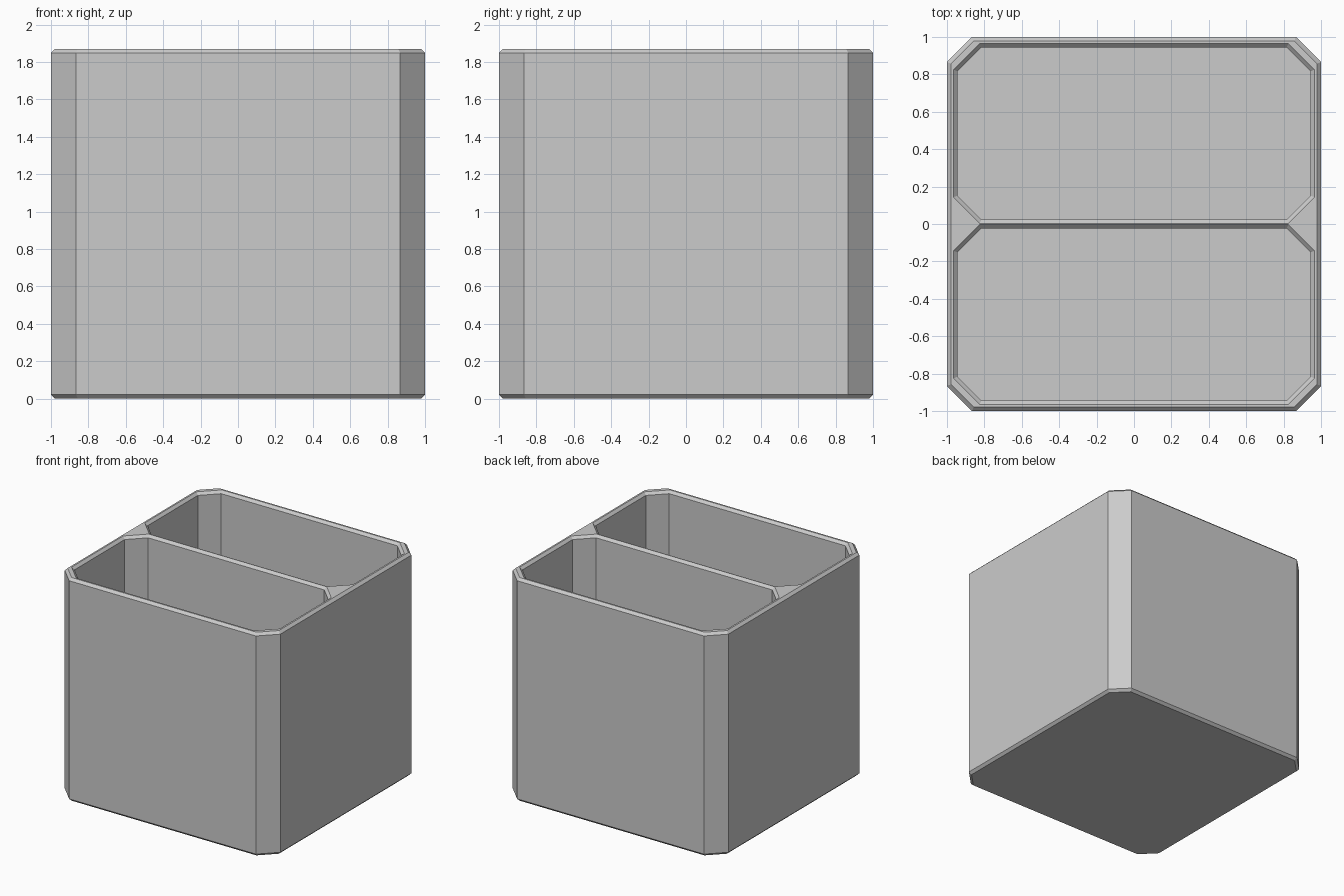
import bpy
import bmesh

HEIGHT = 1.87
BEVEL = 0.021
FLOOR = 0.06

if "Cube" in bpy.data.objects:
    bpy.data.objects.remove(bpy.data.objects["Cube"])

bm = bmesh.new()


def ring(hx, y0, y1, cut, inset, z):
    """Chamfered rectangle, offset evenly inwards by inset."""
    hx, y0, y1 = hx - inset, y0 + inset, y1 - inset
    cut -= inset * (2 - 2 ** 0.5)
    pts = [(hx, y0 + cut), (hx, y1 - cut), (hx - cut, y1), (cut - hx, y1),
           (-hx, y1 - cut), (-hx, y0 + cut), (cut - hx, y0), (hx - cut, y0)]
    return [bm.verts.new((x, y, z)) for x, y in pts]


def loft(rings):
    """Walls through successive rings, closed by a face on the first ring."""
    bm.faces.new(rings[0])
    for low, high in zip(rings, rings[1:]):
        for i in range(len(low)):
            j = (i + 1) % len(low)
            bm.faces.new((low[i], low[j], high[j], high[i]))
    top = rings[-1]
    return [bm.edges.get((top[i - 1], top[i])) for i in range(len(top))]


# Outer shell with bevelled foot and rim
shell = [(BEVEL, 0), (0, BEVEL), (0, HEIGHT - BEVEL), (BEVEL, HEIGHT)]
rim_edges = loft([ring(1, -1, 1, 0.134, inset, z) for inset, z in shell])

# Two pockets with bevelled mouths, leaving the divider between them
pocket = [(BEVEL, FLOOR), (BEVEL, HEIGHT - BEVEL), (0, HEIGHT)]
for y0, y1 in ((-0.965, -0.003), (0.003, 0.965)):
    rim_edges += loft([ring(0.965, y0, y1, 0.14, inset, z) for inset, z in pocket])

# Flat rim surface joining shell and pockets
bmesh.ops.triangle_fill(bm, edges=rim_edges, use_beauty=True, normal=(0, 0, 1))
bmesh.ops.recalc_face_normals(bm, faces=bm.faces)

mesh = bpy.data.meshes.new("divided_container")
bm.to_mesh(mesh)
bm.free()
container = bpy.data.objects.new("divided_container", mesh)
bpy.context.collection.objects.link(container)

# Single plain grey
grey = bpy.data.materials.new("light_grey")
grey.use_nodes = True
colour = (0.6, 0.6, 0.6, 1)
grey.diffuse_color = colour
grey.node_tree.nodes["Principled BSDF"].inputs["Base Color"].default_value = colour
mesh.materials.append(grey)
